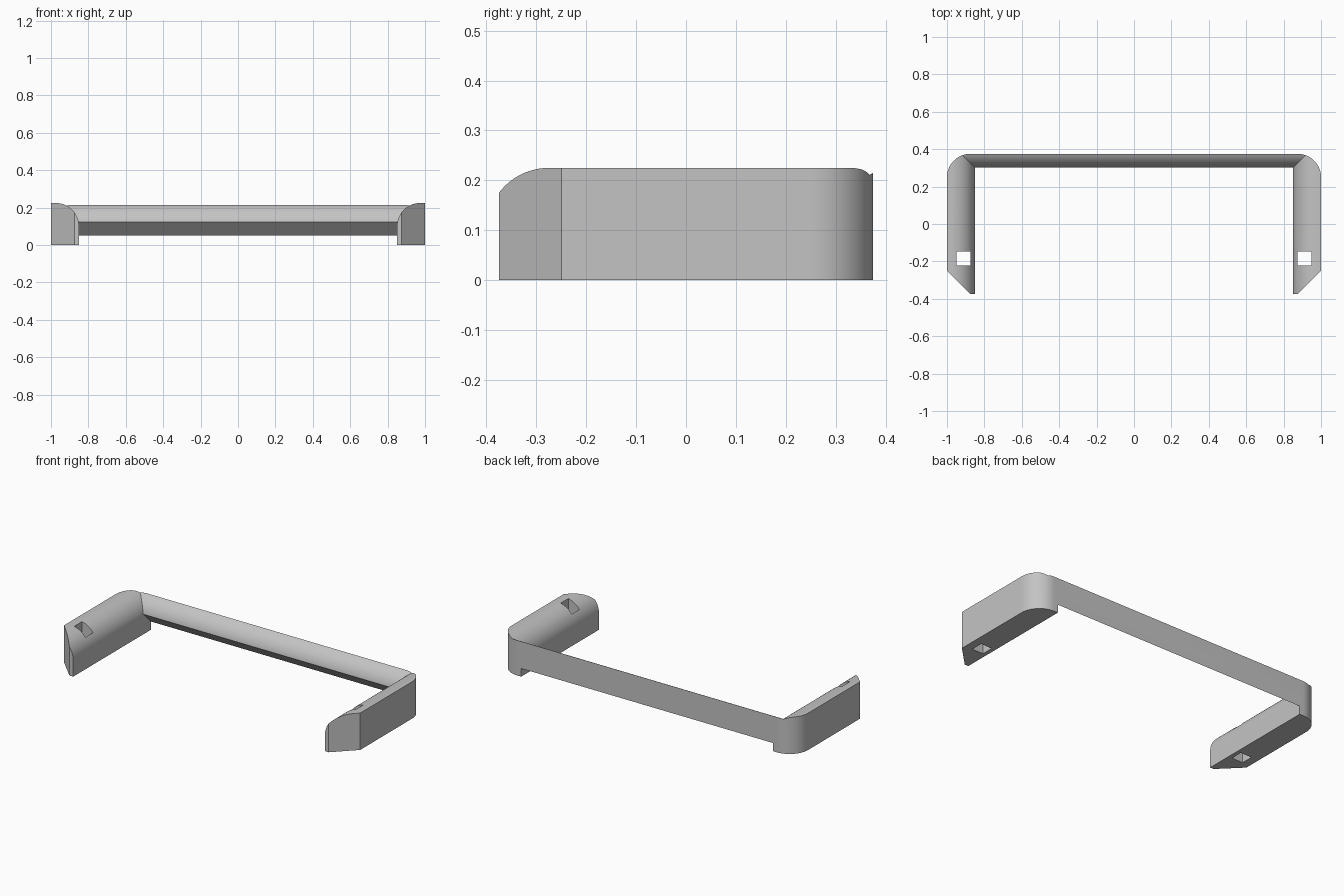
import bpy, bmesh
from math import sin, cos, radians, atan2, degrees
from mathutils import Vector

cube = bpy.data.objects.get("Cube")
if cube:
    bpy.data.objects.remove(cube, do_unlink=True)

grey = bpy.data.materials.new("light grey")
grey.use_nodes = True
tone = (0.55, 0.55, 0.55, 1)
grey.diffuse_color = tone
grey.node_tree.nodes["Principled BSDF"].inputs["Base Color"].default_value = tone

R = 0.125          # radius shared by the inner rounding and the back corners


def arc(cx, cy, start, end, steps=24):
    angles = [radians(start + (end - start) * i / steps) for i in range(steps + 1)]
    return [(cx + R * cos(a), cy + R * sin(a)) for a in angles]


def prism(name, points, place, push):
    """Extrude a flat outline; place maps its points into 3D."""
    bm = bmesh.new()
    face = bm.faces.new([bm.verts.new(place(u, v)) for u, v in points])
    new = bmesh.ops.extrude_face_region(bm, geom=[face])["geom"]
    bmesh.ops.translate(bm, vec=Vector(push),
                        verts=[g for g in new if isinstance(g, bmesh.types.BMVert)])
    bmesh.ops.recalc_face_normals(bm, faces=bm.faces)
    mesh = bpy.data.meshes.new(name)
    bm.to_mesh(mesh)
    bm.free()
    mesh.materials.append(grey)
    obj = bpy.data.objects.new(name, mesh)
    bpy.context.collection.objects.link(obj)
    return obj


def combine(target, other, operation):
    """Apply a boolean and remove the other solid."""
    bpy.context.view_layer.objects.active = target
    mod = target.modifiers.new(operation, "BOOLEAN")
    mod.operation, mod.object, mod.solver = operation, other, "EXACT"
    bpy.ops.object.modifier_apply(modifier=mod.name)
    bpy.data.objects.remove(other, do_unlink=True)


# Rear bar: slanted underside, concave-side rounding on top
start = degrees(atan2(0.022, -0.122))
bar = [(0.4, 0.025)] + arc(0.425, 0.1, start, 101.5)
frame = prism("bracket_frame", bar, lambda y, z: (-0.93, y, z), (1.86, 0, 0))

# Side arms with rounded inner top edge
for side in (1, -1):
    section = [(1.05, 0), (0.85, 0)] + arc(0.975, 0.1, 180, 90) + [(1.05, 0.225)]
    arm = prism("arm", section, lambda x, z: (side * x, -0.5, z), (0, 1, 0))
    combine(frame, arm, "UNION")

# Overall plan outline: chamfered front, rounded back corners
half = [(0.875, -0.375), (1, -0.25)] + arc(0.875, 0.25, 0, 90)
plan = half + [(-x, y) for x, y in reversed(half)]
outline = prism("outline_cutter", plan, lambda x, y: (x, y, -0.1), (0, 0, 0.5))
combine(frame, outline, "INTERSECT")

# Square through-holes near the arm tips
for side in (1, -1):
    square = [(0.875, -0.222), (0.95, -0.222), (0.95, -0.148), (0.875, -0.148)]
    hole = prism("hole_cutter", square, lambda x, y: (side * x, y, -0.1), (0, 0, 0.5))
    combine(frame, hole, "DIFFERENCE")

bpy.ops.object.select_all(action="DESELECT")
frame.select_set(True)
bpy.context.view_layer.objects.active = frame
bpy.ops.object.shade_smooth_by_angle(angle=radians(20))
